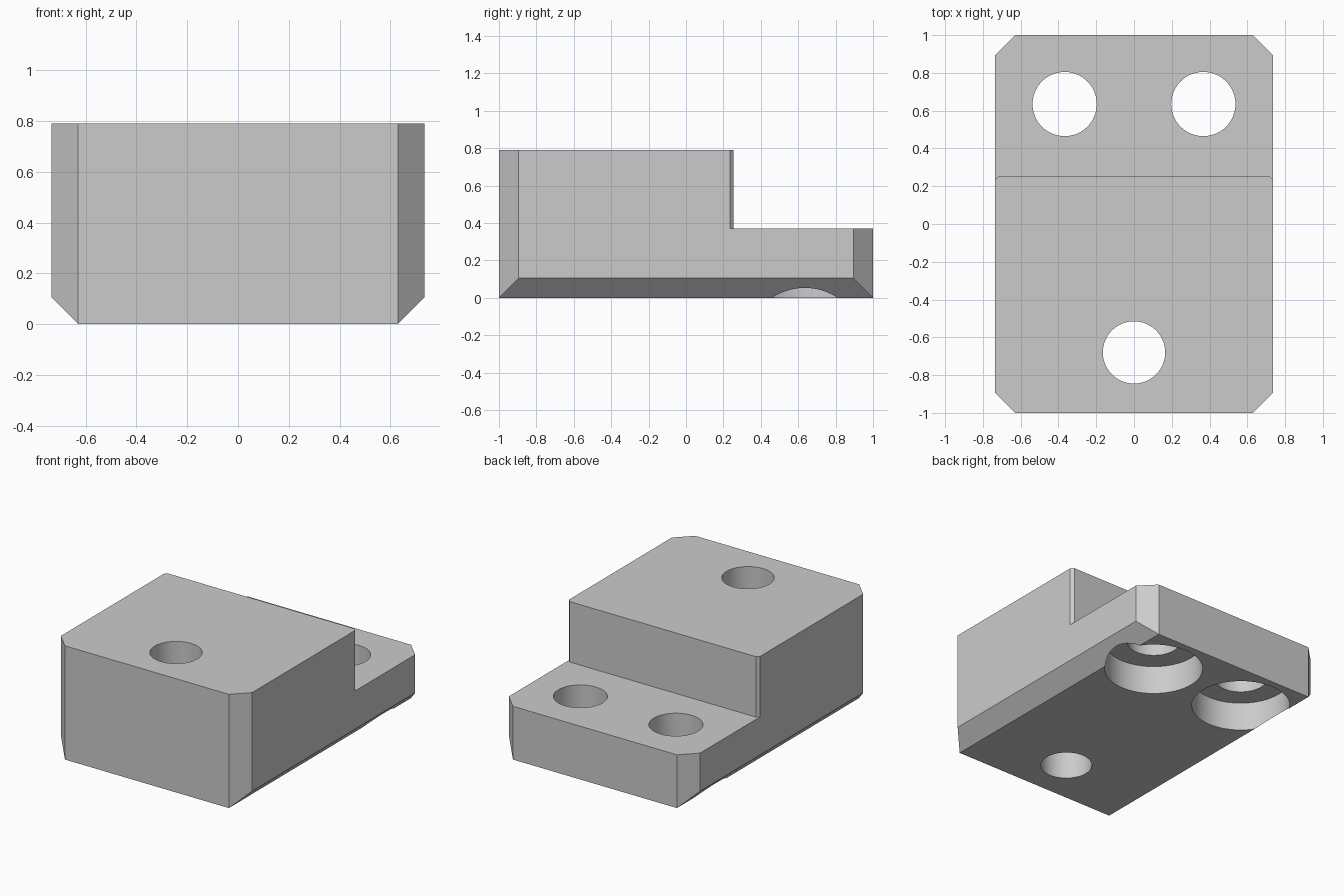
import bpy, bmesh, math
from mathutils import Vector

if "Cube" in bpy.data.objects:
    bpy.data.objects.remove(bpy.data.objects["Cube"])

HX, HY, TOP = 0.735, 1.0, 0.79      # half width, half length, height
CH = 0.105                          # chamfer size
STEP_Y, STEP_Z = 0.255, 0.37        # step position and lower height

grey = bpy.data.materials.new("light grey")
grey.diffuse_color = (0.6, 0.6, 0.6, 1)
grey.use_nodes = True
grey.node_tree.nodes["Principled BSDF"].inputs["Base Color"].default_value = grey.diffuse_color


def to_object(name, bm):
    bmesh.ops.recalc_face_normals(bm, faces=bm.faces)
    mesh = bpy.data.meshes.new(name)
    bm.to_mesh(mesh)
    bm.free()
    mesh.materials.append(grey)
    ob = bpy.data.objects.new(name, mesh)
    bpy.context.collection.objects.link(ob)
    return ob


def cylinder(name, x, y, r, z0, z1):
    bm = bmesh.new()
    bmesh.ops.create_cone(bm, cap_ends=True, segments=64, radius1=r, radius2=r, depth=z1 - z0)
    bmesh.ops.translate(bm, verts=bm.verts, vec=(x, y, (z0 + z1) / 2))
    return to_object(name, bm)


def prism(name, points, z0, z1):
    bm = bmesh.new()
    face = bm.faces.new([bm.verts.new((x, y, z0)) for x, y in points])
    ext = bmesh.ops.extrude_face_region(bm, geom=[face])
    verts = [g for g in ext["geom"] if isinstance(g, bmesh.types.BMVert)]
    bmesh.ops.translate(bm, verts=verts, vec=(0, 0, z1 - z0))
    return to_object(name, bm)


# Block: a box with planes slicing off the vertical corners and lower side edges
bm = bmesh.new()
bmesh.ops.create_cube(bm, size=1)
for v in bm.verts:
    v.co = Vector((v.co.x * 2 * HX, v.co.y * 2 * HY, (v.co.z + 0.5) * TOP))
cuts = []
for sx in (-1, 1):
    cuts.append(((sx * (HX - CH), 0, 0), (sx, 0, -1)))
    for sy in (-1, 1):
        cuts.append(((sx * (HX - CH), sy * HY, 0), (sx, sy, 0)))
for co, no in cuts:
    cut = bmesh.ops.bisect_plane(bm, geom=bm.verts[:] + bm.edges[:] + bm.faces[:],
                                 plane_co=co, plane_no=Vector(no).normalized(),
                                 dist=1e-6, clear_outer=True)
    edges = [g for g in cut["geom_cut"] if isinstance(g, bmesh.types.BMEdge)]
    bmesh.ops.contextual_create(bm, geom=edges)
block = to_object("stepped_block", bm)

# Step cutter, with small corner chamfers on the riser
s = 0.02
step = [(-HX + s, STEP_Y), (HX - s, STEP_Y), (HX + 0.1, STEP_Y - s - 0.1), (HX + 0.1, 1.2),
        (-HX - 0.1, 1.2), (-HX - 0.1, STEP_Y - s - 0.1)]
cutters = [prism("step_cutter", step, STEP_Z, 1.0)]

# Bolt holes, the rear pair counterbored from below
cutters.append(cylinder("front_hole_cutter", 0, -0.68, 0.165, -0.2, 1.0))
for sx in (-1, 1):
    cutters.append(cylinder("rear_hole_cutter", sx * 0.367, 0.635, 0.17, -0.2, 1.0))
    cutters.append(cylinder("counterbore_cutter", sx * 0.367, 0.635, 0.316, -0.2, 0.2))

bpy.context.view_layer.objects.active = block
block.select_set(True)
for c in cutters:
    c.hide_render = True
    mod = block.modifiers.new("cut", 'BOOLEAN')
    mod.operation = 'DIFFERENCE'
    mod.solver = 'EXACT'
    mod.object = c
    bpy.ops.object.modifier_apply(modifier=mod.name)
for c in cutters:
    bpy.data.objects.remove(c)

bpy.ops.object.shade_smooth_by_angle(angle=math.radians(30))
